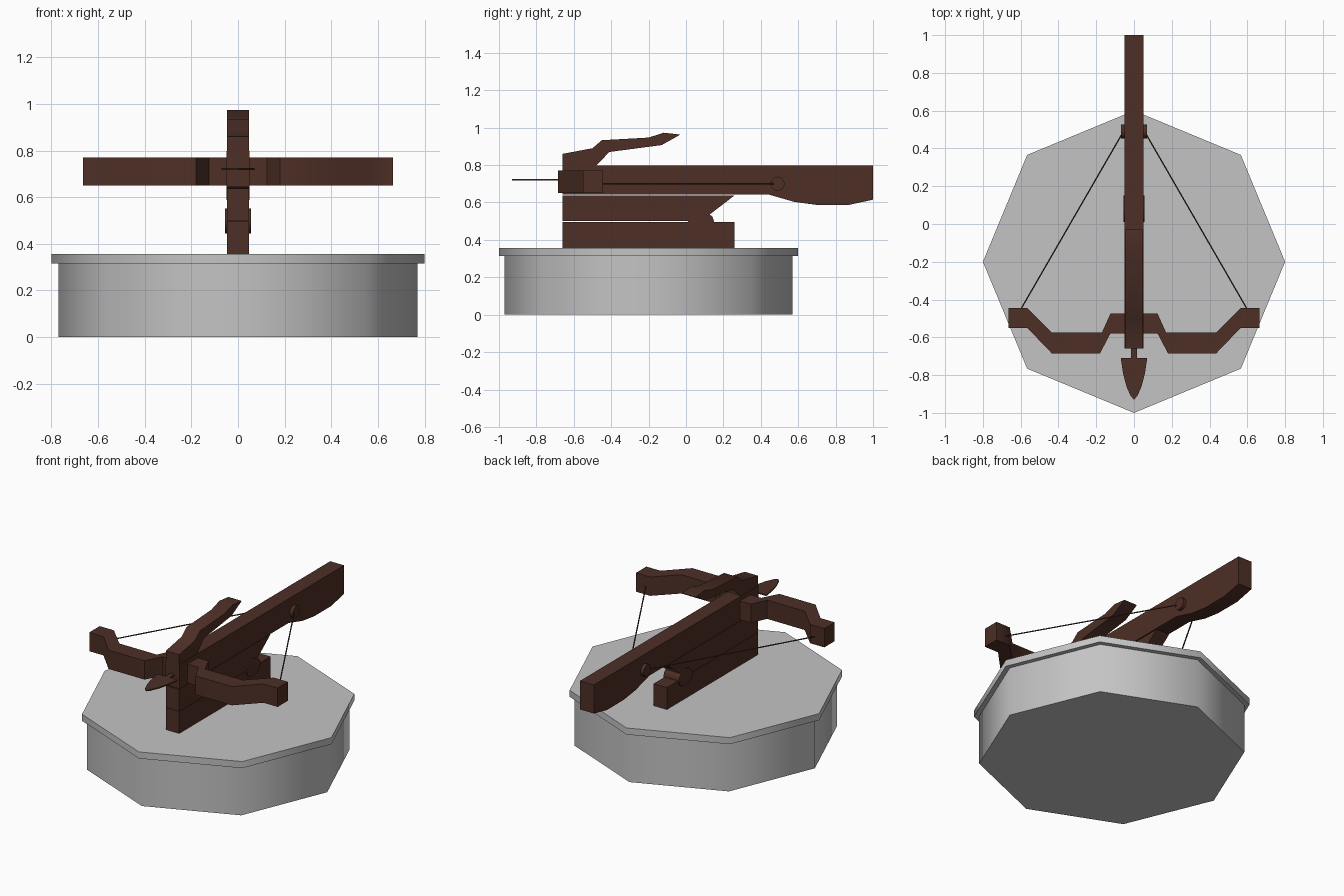
import bpy, bmesh
from math import radians, pi
from mathutils import Matrix, Vector

cube = bpy.data.objects.get("Cube")
if cube:
    bpy.data.objects.remove(cube)


def material(name, rgb):
    m = bpy.data.materials.new(name)
    m.use_nodes = True
    m.diffuse_color = (*rgb, 1)
    m.node_tree.nodes["Principled BSDF"].inputs["Base Color"].default_value = (*rgb, 1)
    return m


wood = material("dark wood", (0.075, 0.028, 0.019))
stone = material("grey stone", (0.55, 0.55, 0.55))


def finish(name, bm, mat):
    bmesh.ops.recalc_face_normals(bm, faces=bm.faces)
    mesh = bpy.data.meshes.new(name)
    bm.to_mesh(mesh)
    bm.free()
    mesh.materials.append(mat)
    ob = bpy.data.objects.new(name, mesh)
    bpy.context.collection.objects.link(ob)
    bpy.ops.object.select_all(action='DESELECT')
    ob.select_set(True)
    bpy.context.view_layer.objects.active = ob
    bpy.ops.object.shade_smooth_by_angle(angle=radians(50))
    return ob


def extrude(name, points, axis, low, high, mat=wood):
    """Extrude a profile: (y, z) along x, or (x, y) along z."""
    bm = bmesh.new()
    place = (lambda p: (low, *p)) if axis == 'x' else (lambda p: (*p, low))
    face = bm.faces.new([bm.verts.new(place(p)) for p in points])
    new = bmesh.ops.extrude_face_region(bm, geom=[face])["geom"]
    d = high - low
    bmesh.ops.translate(bm, verts=[v for v in new if isinstance(v, bmesh.types.BMVert)],
                        vec=(d, 0, 0) if axis == 'x' else (0, 0, d))
    return finish(name, bm, mat)


def rod(name, start, end, radius, sides, mat=wood, stretch=1):
    """Cylinder between two points; stretch widens it along y."""
    a, b = Vector(start), Vector(end)
    bm = bmesh.new()
    bmesh.ops.create_cone(bm, cap_ends=True, segments=sides, radius1=radius,
                          radius2=radius, depth=(b - a).length)
    turn = (b - a).to_track_quat('Z', 'Y').to_matrix().to_4x4()
    bm.transform(Matrix.Translation((a + b) / 2) @ Matrix.Scale(stretch, 4, (0, 1, 0)) @ turn)
    return finish(name, bm, mat)


def mirrored(half):
    """Close a right-hand (x, y) outline with its mirror image."""
    return half + [(-x, y) for x, y in reversed(half) if x > 0]


# Octagonal stone platform
rod("platform_drum", (0, -0.2, 0), (0, -0.2, 0.315), 0.77, 8, stone)
rod("platform_rim", (0, -0.2, 0.315), (0, -0.2, 0.357), 0.8, 8, stone)

# Wooden stand, in two stacked beams
W = 0.047
extrude("stand_beam", [(-0.66, 0.357), (0.26, 0.357), (0.26, 0.497), (-0.66, 0.497)], 'x', -W, W)
extrude("stand_support", [(-0.66, 0.5), (0.08, 0.5), (0.26, 0.638), (-0.66, 0.638)], 'x', -W, W)
rod("pivot_pin", (-0.055, 0.08, 0.498), (0.055, 0.08, 0.498), 0.054, 12, stretch=1.3)

# Long stock with its curved butt
extrude("stock", [(-0.66, 0.643), (0.44, 0.643), (0.58, 0.603), (0.7, 0.587),
                  (0.87, 0.587), (1.0, 0.615), (1.0, 0.797), (-0.66, 0.797)], 'x', -0.049, 0.049)
rod("string_pin", (-0.07, 0.49, 0.7), (0.07, 0.49, 0.7), 0.038, 12)

# Raised lever above the bow
extrude("top_lever", [(-0.66, 0.797), (-0.48, 0.797), (-0.41, 0.87), (-0.13, 0.907),
                      (-0.03, 0.963), (-0.12, 0.973), (-0.2, 0.947), (-0.45, 0.933),
                      (-0.5, 0.89), (-0.66, 0.86)], 'x', -W, W)

# Bow, mirrored about the stock
extrude("bow", mirrored([(0.125, -0.475), (0.17, -0.575), (0.435, -0.575),
                         (0.565, -0.445), (0.665, -0.445), (0.665, -0.55), (0.565, -0.55),
                         (0.435, -0.685), (0.18, -0.685), (0.125, -0.58)]), 'z', 0.65, 0.77)

# Bowstring halves
for side, s in (("left", 1), ("right", -1)):
    rod(side + "_string", (s * 0.61, -0.47, 0.7), (s * 0.05, 0.5, 0.7), 0.004, 6)

# Bolt with its flat head
extrude("bolt", mirrored([(0.015, -0.6), (0.015, -0.71), (0.07, -0.71), (0.058, -0.79),
                          (0.04, -0.86), (0.018, -0.91), (0, -0.93)]), 'z', 0.717, 0.725)
